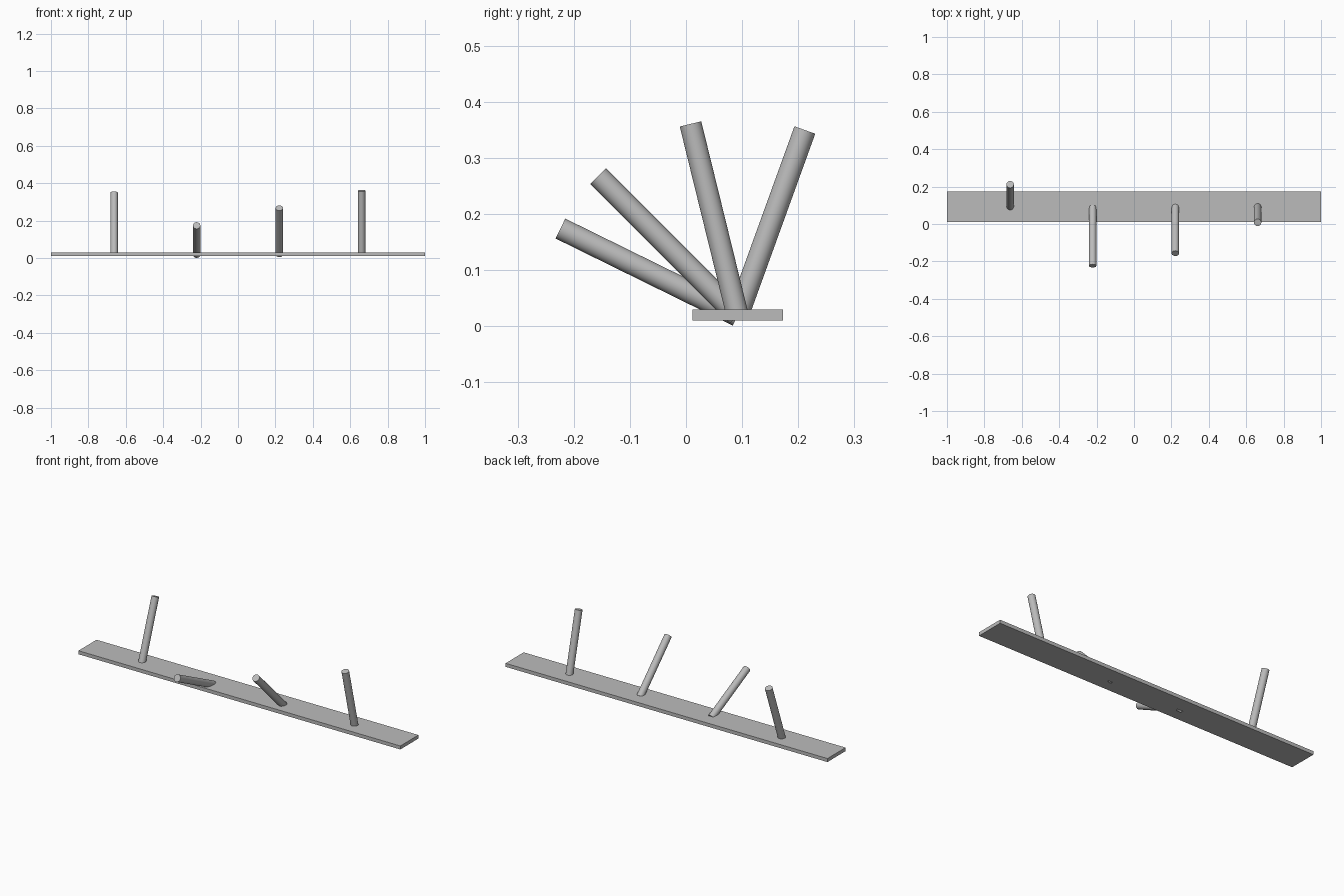
import bpy
import math
from mathutils import Vector

if "Cube" in bpy.data.objects:
    bpy.data.objects.remove(bpy.data.objects["Cube"], do_unlink=True)

GREY = (0.5, 0.5, 0.5, 1.0)
grey = bpy.data.materials.new("plain grey")
grey.use_nodes = True
grey.diffuse_color = GREY
grey.node_tree.nodes["Principled BSDF"].inputs["Base Color"].default_value = GREY

PIVOT_Y, PIVOT_Z = 0.092, 0.0185
ROD_RADIUS = 0.0197
ROD_LENGTH = 0.352


def finish(name):
    obj = bpy.context.object
    obj.name = name
    obj.data.materials.append(grey)
    return obj


# Long flat mounting board
bpy.ops.mesh.primitive_cube_add(size=1, location=(0, 0.0925, 0.0197))
board = finish("mounting_board")
board.scale = (2, 0.161, 0.0197)
bpy.ops.object.transform_apply(location=False, rotation=False, scale=True)


# Round pegs, each rooted on the board's centre line and tilted about x
def add_peg(name, x, tilt):
    angle = math.radians(tilt)
    axis = Vector((0, -math.sin(angle), math.cos(angle)))
    root = Vector((x, PIVOT_Y, PIVOT_Z))
    bpy.ops.mesh.primitive_cylinder_add(
        vertices=32, radius=ROD_RADIUS, depth=ROD_LENGTH,
        location=root + axis * ROD_LENGTH / 2, rotation=(angle, 0, 0))
    finish(name)
    bpy.ops.object.shade_smooth_by_angle(angle=math.radians(40))


add_peg("outer_right_peg", -0.662, -19.9)
add_peg("inner_right_peg", -0.221, 63.8)
add_peg("inner_left_peg", 0.221, 45)
add_peg("outer_left_peg", 0.661, 13.8)
